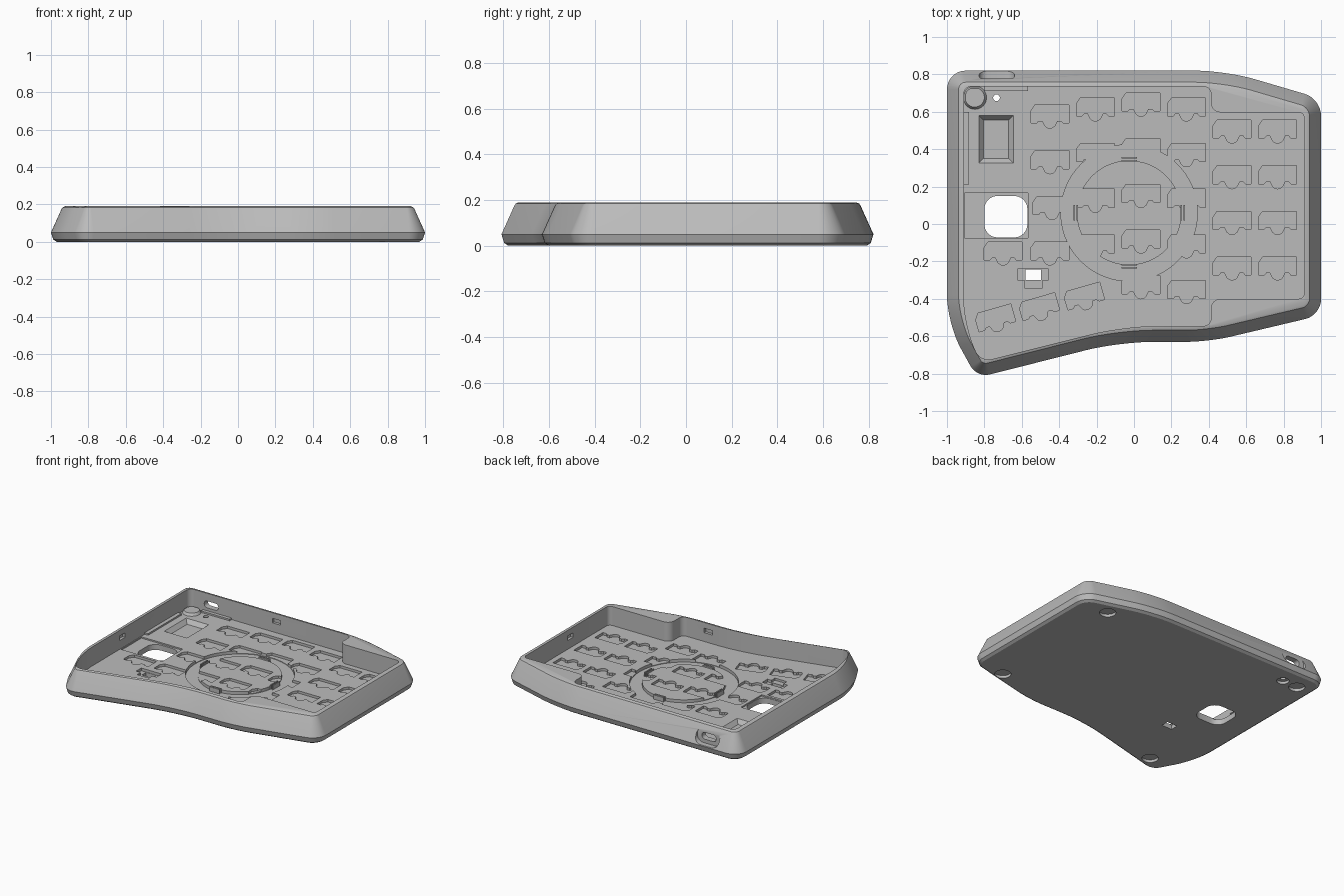
import bpy, bmesh, math
from mathutils import Vector, Matrix

if "Cube" in bpy.data.objects:
    bpy.data.objects.remove(bpy.data.objects["Cube"])

TOP, FLOOR = 0.19, 0.05

grey = bpy.data.materials.new("plain grey")
grey.use_nodes = True
grey.diffuse_color = (0.5, 0.5, 0.5, 1)
grey.node_tree.nodes["Principled BSDF"].inputs["Base Color"].default_value = (0.5, 0.5, 0.5, 1)


def rounded(corners, steps=8):
    """Polygon whose corners (x, y, tangent length) are eased into curves."""
    out = []
    n = len(corners)
    for i, (x, y, t) in enumerate(corners):
        p = Vector((x, y))
        to_prev = (Vector(corners[i - 1][:2]) - p).normalized()
        to_next = (Vector(corners[(i + 1) % n][:2]) - p).normalized()
        a, d = p + to_prev * t, p + to_next * t
        b, c = a.lerp(p, 0.55), d.lerp(p, 0.55)
        for k in range(steps + 1):
            u = k / steps
            v = 1 - u
            out.append(a * v**3 + b * 3 * v * v * u + c * 3 * v * u * u + d * u**3)
    return out


def inset(points, dist):
    """Move a clockwise outline inward along its normals."""
    out = []
    for i, p in enumerate(points):
        t = (points[(i + 1) % len(points)] - points[i - 1]).normalized()
        out.append(p + Vector((t.y, -t.x)) * dist)
    return out


def loft(name, rings):
    """Closed solid through rings of (points, z)."""
    bm = bmesh.new()
    loops = [[bm.verts.new((p[0], p[1], z)) for p in pts] for pts, z in rings]
    for lo, hi in zip(loops, loops[1:]):
        for i in range(len(lo)):
            bm.faces.new((lo[i - 1], lo[i], hi[i], hi[i - 1]))
    bm.faces.new(loops[0])
    bm.faces.new(loops[-1])
    bmesh.ops.recalc_face_normals(bm, faces=bm.faces)
    return make(name, bm)


def make(name, bm):
    me = bpy.data.meshes.new(name)
    bm.to_mesh(me)
    bm.free()
    me.materials.append(grey)
    ob = bpy.data.objects.new(name, me)
    bpy.context.collection.objects.link(ob)
    return ob


def prism(name, pts, z0, z1):
    return loft(name, [(pts, z0), (pts, z1)])


def rect(x0, y0, x1, y1, r=0.0):
    c = [(x0, y1), (x1, y1), (x1, y0), (x0, y0)]
    return rounded([(x, y, r) for x, y in c], 6) if r else [Vector(p) for p in c]


def circle(x, y, r, n=40):
    return [Vector((x + r * math.cos(i * math.tau / n), y + r * math.sin(i * math.tau / n)))
            for i in range(n)]


def cut(cutter):
    mod = case.modifiers.new(cutter.name, 'BOOLEAN')
    mod.operation = 'DIFFERENCE'
    mod.solver = 'EXACT'
    mod.object = cutter
    cutter.hide_render = True
    cutters.append(cutter)


# Outer shell: chamfered foot, sloped wall, rounded rim
outline = rounded([(-1, .82, .1), (.49, .82, .16), (1, .67, .09), (1, -.488, .085),
                   (.4, -.63, .12), (-.08, -.63, .18), (-.84, -.822, .07), (-1, -.53, .15)])
PROFILE = [(.03, 0), (.012, .012), (0, .05), (.055, .172), (.062, .184), (.076, TOP)]
case = loft("case", [(inset(outline, d), z) for d, z in PROFILE])
cutters = []

# Main pocket
pocket = rounded([(-.91, .735, .04), (.412, .735, .04), (.412, .597, .05), (.91, .597, .03),
                  (.91, -.4, .03), (.412, -.4, .05), (.412, -.545, .04), (-.05, -.545, .18),
                  (-.82, -.738, .06), (-.91, -.54, .14)])
cut(prism("pocket_cutter", pocket, FLOOR, .3))

# Switch reliefs in the floor
HALF = [(.102, .062), (.102, -.035), (.072, -.035), (.06, -.022), (.04, -.022), (.032, -.038)]
bump = [(.03 * math.cos(a), -.038 - .024 * math.sin(a))
        for a in (math.pi * k / 6 for k in range(1, 6))]
relief = HALF + bump + [(-x, y) for x, y in reversed(HALF[1:])] + [(-.102, .03), (-.08, .062)]
places = []
for col, (top, rows) in enumerate([(.636, 4), (.674, 4), (.7, 5), (.674, 5), (.556, 4), (.556, 4)]):
    places += [(-.45 + .2435 * col, top - .062 - .244 * r, 0) for r in range(rows)]
places += [(-.7, -.158, 0), (-.74, -.515, .28), (-.505, -.455, .28), (-.265, -.398, .28)]
bm = bmesh.new()
for x, y, ang in places:
    if (x, y) == (places[2][0], places[2][1]):
        x += .012
    m = Matrix.Translation((x, y, 0)) @ Matrix.Rotation(ang, 4, 'Z')
    low = bm.faces.new([bm.verts.new(m @ Vector((px, py, .032))) for px, py in relief])
    ext = bmesh.ops.extrude_face_region(bm, geom=[low])["geom"]
    bmesh.ops.translate(bm, vec=(0, 0, .04), verts=[v for v in ext if isinstance(v, bmesh.types.BMVert)])
bmesh.ops.recalc_face_normals(bm, faces=bm.faces)
cut(make("switch_cutter", bm))

# Circular groove
CX, CY = -.026, .06
bm = bmesh.new()
N = 72
loops = []
for r, z in [(.365, .028), (.365, .08), (.28, .08), (.28, .028)]:
    loops.append([bm.verts.new((p.x, p.y, z)) for p in circle(CX, CY, r, N)])
for j in range(4):
    for i in range(N):
        bm.faces.new((loops[j - 1][i - 1], loops[j - 1][i], loops[j][i], loops[j][i - 1]))
bmesh.ops.recalc_face_normals(bm, faces=bm.faces)
cut(make("ring_cutter", bm))

# Battery bay, openings and stepped recesses
cut(prism("bay_cutter", rect(-.905, -.075, -.566, .165), .04, .08))
cut(prism("bay_opening_cutter", rect(-.8, -.072, -.57, .15, .07), -.1, .1))
cut(prism("button_wing_cutter", rect(-.622, -.3, -.456, -.24), .03, .1))
cut(prism("button_tab_cutter", rect(-.585, -.342, -.488, -.29), .034, .1))
cut(prism("button_opening_cutter", rect(-.58, -.3, -.497, -.243), -.1, .1))
cut(loft("chip_cutter", [(rect(-.805, .35, -.67, .555), .02), (rect(-.83, .325, -.645, .58), FLOOR),
                         (rect(-.83, .325, -.645, .58), .07)]))
cut(prism("pin_cutter", circle(-.735, .675, .018, 20), -.1, .1))
cut(prism("pin_recess_cutter", circle(-.735, .675, .042, 28), -.1, .02))

# Foot recesses underneath
for i, (x, y) in enumerate([(-.86, .67), (.75, .62), (.76, -.46), (-.72, -.69)]):
    cut(prism(f"foot_cutter_{i}", circle(x, y, .055, 32), -.1, .02))


def port(name, width, height, y0, y1):
    """Rounded slot through the back wall."""
    pts = rect(-width / 2, -height / 2, width / 2, height / 2, height * .45)
    ob = prism(name, pts, y0, y1)
    ob.data.transform(Matrix.Translation((-.733, 0, .108)) @ Matrix.Rotation(-math.pi / 2, 4, 'X'))
    cut(ob)


port("port_recess_cutter", .19, .105, .778, .95)
port("port_slot_cutter", .115, .05, .7, .9)

# Latch pockets on the inner walls
for i, (x, y, w, d) in enumerate([(-.2, .735, .033, .02), (-.91, -.05, .02, .033),
                                  (.91, .05, .02, .033), (.2, -.545, .033, .02)]):
    cut(prism(f"latch_cutter_{i}", rect(x - w, y - d, x + w, y + d), .115, .148))

# Bake the cuts and drop the cutters
bpy.context.view_layer.update()
baked = bpy.data.meshes.new_from_object(case.evaluated_get(bpy.context.evaluated_depsgraph_get()))
case.modifiers.clear()
case.data = baked
for ob in cutters:
    bpy.data.objects.remove(ob)
while len(baked.materials) > 1:
    baked.materials.pop()
for poly in baked.polygons:
    poly.material_index = 0

# Foot boss and ledges around the controller
boss = [p for p in circle(-.85, .675, .065)]
boss = [Vector((max(p.x, -.91), min(p.y, .735))) for p in boss]
loft("foot_boss", [(boss, .045), ([p.lerp(Vector((-.86, .685)), .2) for p in boss], .068)])
prism("back_ledge", rect(-.8, .71, -.566, .737), .045, .062)
prism("side_ledge", rect(-.912, .21, -.882, .6), .045, .062)

# Spring clips on the groove's inner edge
for i in range(4):
    for j, r in enumerate((.278, .294)):
        clip = prism(f"ring_clip_{i}_{j}", rect(r - .004, -.042, r + .004, .042), .024, .06)
        clip.data.transform(Matrix.Translation((CX, CY, 0)) @ Matrix.Rotation(i * math.pi / 2, 4, 'Z'))

# Smooth the curved walls, keep edges crisp
bpy.ops.object.select_all(action='DESELECT')
for ob in bpy.context.collection.objects:
    if ob.type == 'MESH' and ob.data.materials and ob.data.materials[0] == grey:
        ob.select_set(True)
        bpy.context.view_layer.objects.active = ob
bpy.ops.object.shade_smooth_by_angle(angle=math.radians(25))
